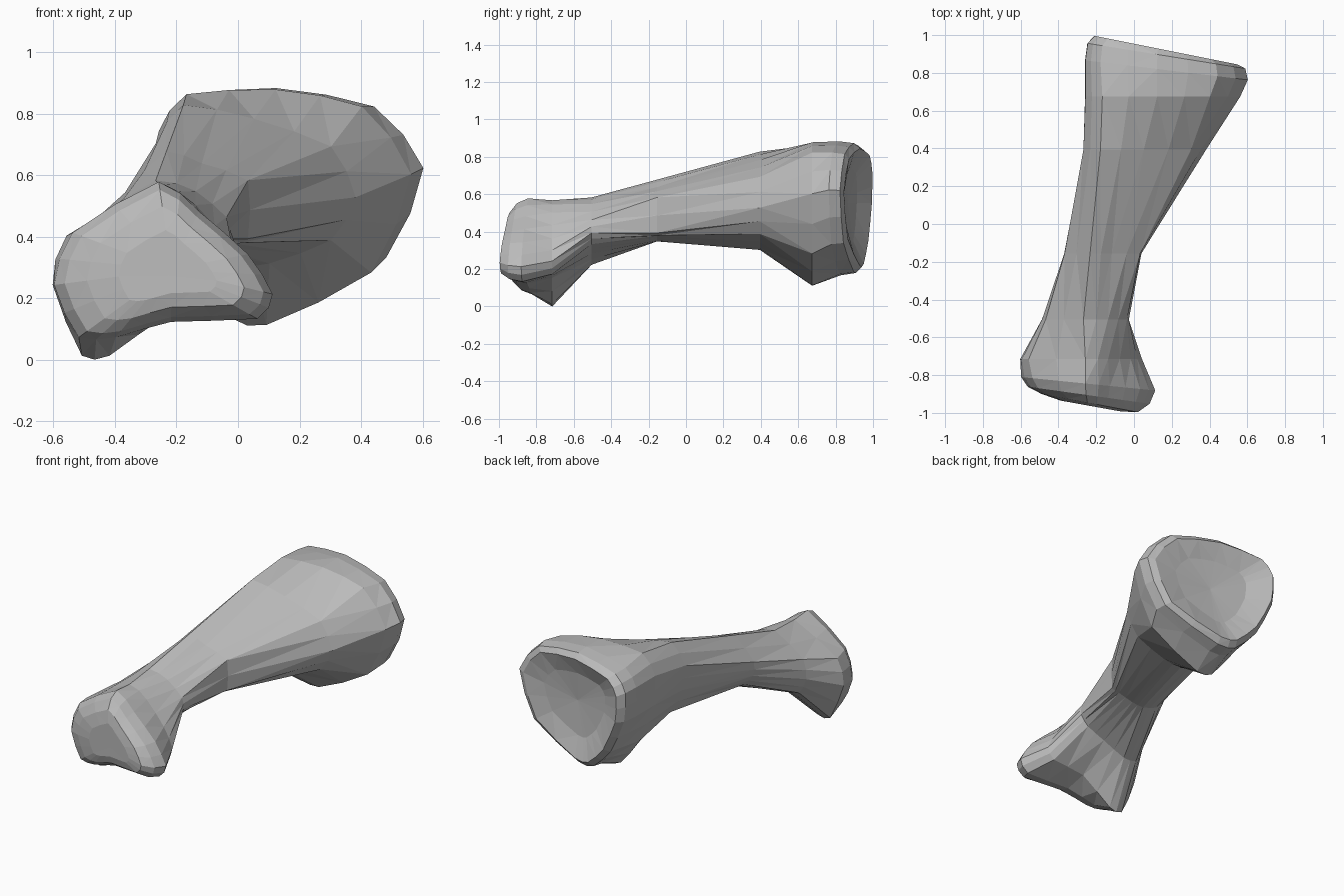
import bpy, bmesh
from mathutils import Vector

if "Cube" in bpy.data.objects:
    bpy.data.objects.remove(bpy.data.objects["Cube"])

# Bone cross-sections (x, z): left, ridge, top, right, underside, back to left
SECTIONS = [
    # lower joint
    [(-.54, .41), (-.26, .575), (-.13, .48), (.03, .34), (.11, .21), (.06, .13), (-.22, .12), (-.40, .07), (-.52, .07), (-.60, .24)],
    [(-.56, .40), (-.26, .565), (-.14, .50), (-.02, .36), (.04, .24), (.0, .17), (-.22, .15), (-.42, .01), (-.51, .01), (-.605, .24)],
    # shaft
    [(-.47, .45), (-.27, .58), (-.14, .545), (-.04, .46), (-.03, .39), (-.08, .33), (-.2, .28), (-.35, .22), (-.44, .23), (-.49, .33)],
    [(-.37, .54), (-.235, .675), (-.12, .635), (.03, .58), (.03, .39), (-.02, .375), (-.12, .35), (-.2, .345), (-.3, .38), (-.36, .45)],
    [(-.27, .7), (-.18, .825), (.05, .78), (.30, .69), (.38, .525), (.3, .385), (.1, .31), (-.02, .3), (-.17, .38), (-.25, .54)],
    # upper joint
    [(-.26, .74), (-.17, .86), (.12, .875), (.40, .82), (.56, .6), (.43, .28), (.09, .11), (-.02, .13), (-.15, .30), (-.25, .55)],
    [(-.26, .74), (-.18, .84), (.12, .88), (.44, .82), (.60, .62), (.48, .33), (.12, .17), (.0, .18), (-.14, .32), (-.25, .55)],
]
# Position along the bone, slant across it, and x where the slant is zero
PLACE = [(-.84, -.1, -.25), (-.71, 0, 0), (-.5, 0, 0), (-.15, 0, 0), (.4, 0, 0), (.68, 0, 0), (.82, -.12, .17)]


def rounded(pts):
    """Add one softly bulged point between each pair of points."""
    out, n = [], len(pts)
    for i in range(n):
        a, b, c, d = (Vector(pts[(i + k) % n]) for k in (-1, 0, 1, 2))
        out += [b, (b + c) * .5 + (b + c - a - d) * .035]
    return out


def place(pts, y, slant, x0, scale=1, centre=(0, 0)):
    c = Vector(centre)
    ring = []
    for p in pts:
        q = c + (p - c) * scale
        ring.append((q.x, y + slant * (q.x - x0), q.y))
    return ring


lower, upper = rounded(SECTIONS[0]), rounded(SECTIONS[-1])
lc, uc = (-.22, .29), (.15, .55)

# Rounded lower end, shaft, then the rounded rim and dished upper end
rings = [place(lower, -.955, -.18, -.25, .45, lc),
         place(lower, -.94, -.19, -.25, .72, lc),
         place(lower, -.90, -.14, -.25, .91, lc)]
rings += [place(rounded(s), *p) for s, p in zip(SECTIONS, PLACE)]
rings += [place(upper, .895, -.16, .17, .97, uc),
          place(upper, .925, -.2, .17, .88, uc),
          place(upper, .885, -.14, .17, .55, uc)]

bm = bmesh.new()
loops = [[bm.verts.new(co) for co in r] for r in rings]
n = len(loops[0])
for a, b in zip(loops, loops[1:]):
    for i in range(n):
        j = (i + 1) % n
        bm.faces.new((a[i], a[j], b[j], b[i]))
for loop, tip in ((loops[0], (-.22, -.96, .27)), (loops[-1], (.15, .87, .55))):
    v = bm.verts.new(tip)
    for i in range(n):
        bm.faces.new((loop[i], loop[(i + 1) % n], v))
bmesh.ops.triangulate(bm, faces=bm.faces[:])
bmesh.ops.recalc_face_normals(bm, faces=bm.faces[:])

# Stand on the ground and centre
xs, ys, zs = ([v.co[k] for v in bm.verts] for k in range(3))
shift = Vector((-(min(xs) + max(xs)) / 2, -(min(ys) + max(ys)) / 2, -min(zs)))
bmesh.ops.translate(bm, verts=bm.verts[:], vec=shift)

me = bpy.data.meshes.new("bone")
bm.to_mesh(me)
bm.free()
mat = bpy.data.materials.new("bone grey")
mat.diffuse_color = (.5, .5, .5, 1)
mat.use_nodes = True
mat.node_tree.nodes["Principled BSDF"].inputs["Base Color"].default_value = mat.diffuse_color
me.materials.append(mat)
bpy.context.collection.objects.link(bpy.data.objects.new("bone", me))
